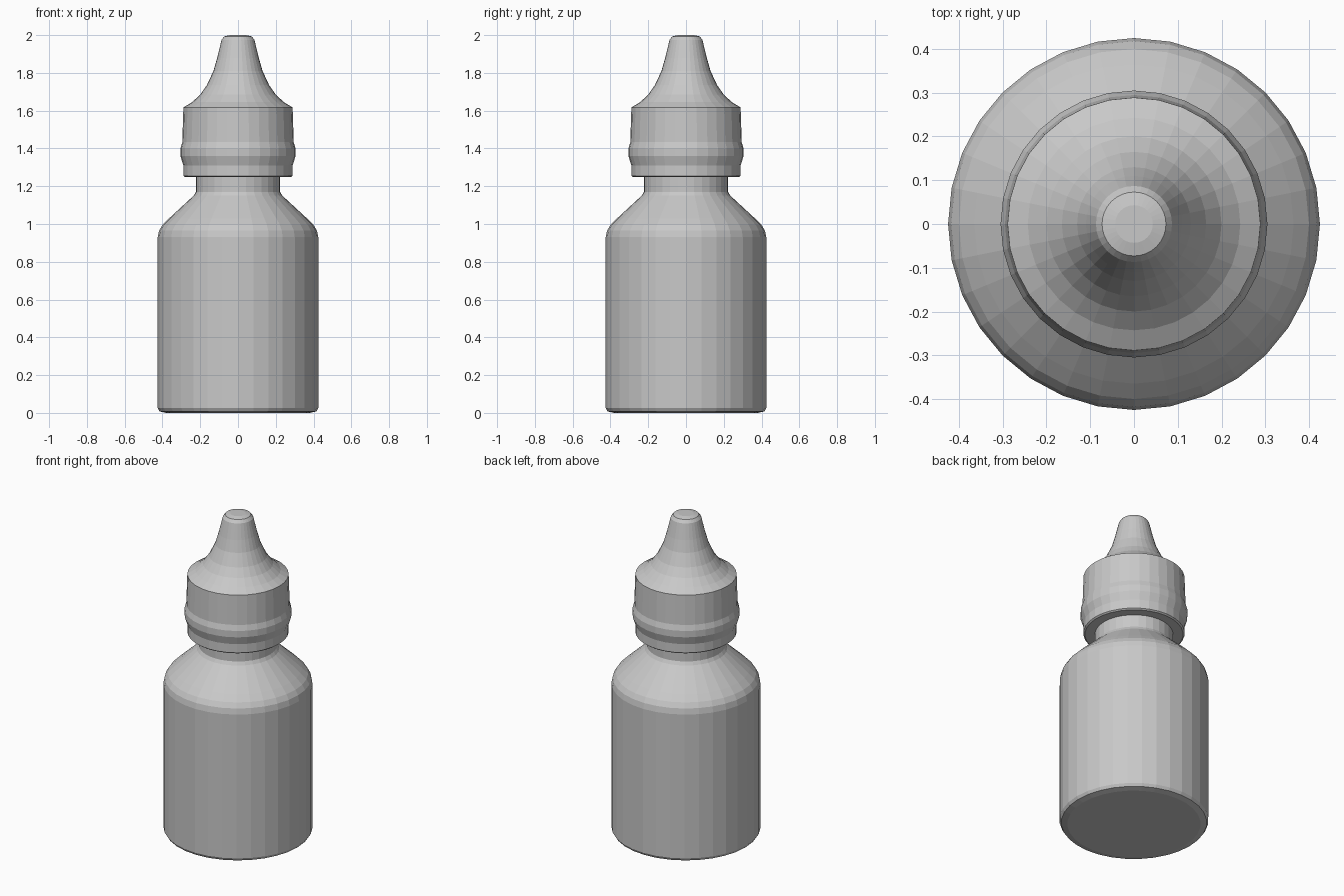
import bpy
import bmesh
import math

cube = bpy.data.objects.get("Cube")
if cube:
    bpy.data.objects.remove(cube, do_unlink=True)

SIDES = 32

plastic = bpy.data.materials.new("grey plastic")
plastic.use_nodes = True
plastic.diffuse_color = (0.58, 0.58, 0.58, 1)
plastic.node_tree.nodes["Principled BSDF"].inputs["Base Color"].default_value = (0.58, 0.58, 0.58, 1)


def turned(name, profile):
    """Spin a (radius, height) profile into a flat-faced solid with closed ends."""
    bm = bmesh.new()
    rings = []
    for r, z in profile:
        angles = [2 * math.pi * i / SIDES for i in range(SIDES)]
        rings.append([bm.verts.new((r * math.cos(a), r * math.sin(a), z)) for a in angles])
    for low, high in zip(rings, rings[1:]):
        for i in range(SIDES):
            j = (i + 1) % SIDES
            bm.faces.new((low[i], low[j], high[j], high[i]))
    bm.faces.new(rings[0][::-1])
    bm.faces.new(rings[-1])
    mesh = bpy.data.meshes.new(name)
    bm.to_mesh(mesh)
    bm.free()
    mesh.materials.append(plastic)
    obj = bpy.data.objects.new(name, mesh)
    bpy.context.collection.objects.link(obj)
    return obj


# Bottle: rounded foot, straight wall, sloped shoulder and neck
turned("bottle", [
    (0.38, 0), (0.415, 0.008), (0.425, 0.025),
    (0.425, 0.93), (0.418, 0.965), (0.4, 0.995), (0.365, 1.03),
    (0.235, 1.15), (0.223, 1.17), (0.223, 1.26),
])

# Cap: skirt with a raised grip band
turned("cap_skirt", [
    (0.28, 1.248), (0.289, 1.255), (0.289, 1.31),
    (0.305, 1.36), (0.305, 1.4), (0.295, 1.433),
    (0.289, 1.618),
])

# Nozzle: concave cone with a rounded tip
turned("nozzle", [
    (0.288, 1.618), (0.243, 1.645), (0.2, 1.685), (0.165, 1.735),
    (0.13, 1.81), (0.11, 1.88), (0.087, 1.975),
    (0.073, 1.993), (0.043, 2.0),
])
